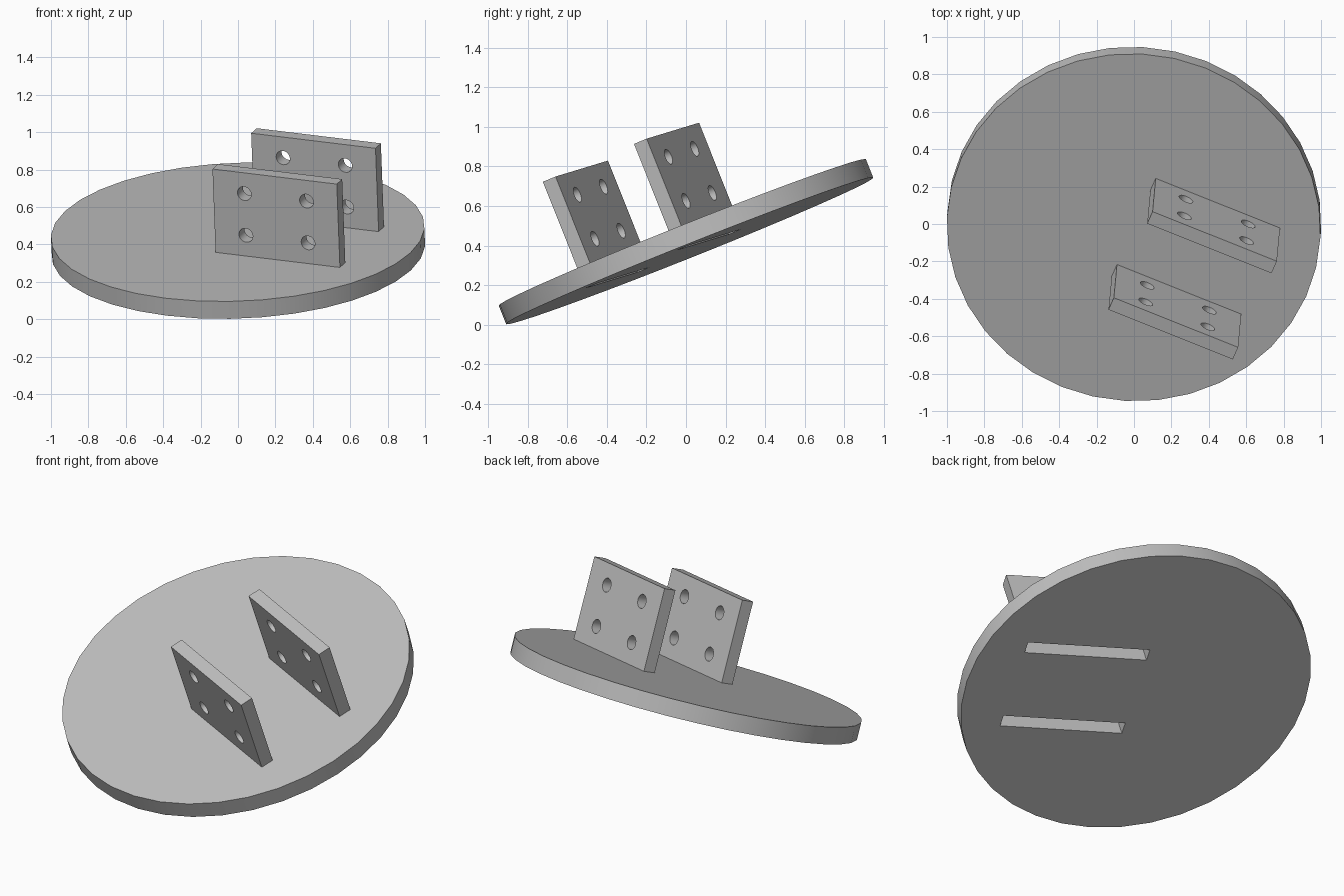
import bpy
from mathutils import Matrix, Vector

cube = bpy.data.objects.get("Cube")
if cube:
    bpy.data.objects.remove(cube, do_unlink=True)

THICK = 0.10                      # disc thickness
LENGTH, DEPTH, HEIGHT = 0.72, 0.075, 0.48   # upright plate size
SPACING = 0.54                    # between the two plates

# Tilted frame: plate length, plate thickness and disc normal
normal = Vector((-0.035, -0.37, 0.928)).normalized()
along = Vector((0.922, -0.367, -0.114))
along = (along - along.dot(normal) * normal).normalized()
across = normal.cross(along)
frame = Matrix((along, across, normal)).transposed().to_4x4()
frame.translation = (0, 0, 0.42)

grey = bpy.data.materials.new("plain grey")
grey.use_nodes = True
colour = (0.52, 0.52, 0.52, 1)
grey.diffuse_color = colour
grey.node_tree.nodes["Principled BSDF"].inputs["Base Color"].default_value = colour


def place(name, local):
    """Name the new object and set it in the tilted frame."""
    ob = bpy.context.object
    ob.name = name
    ob.data.materials.append(grey)
    ob.matrix_world = frame @ local
    return ob


def box(name, size, centre):
    bpy.ops.mesh.primitive_cube_add(size=1)
    ob = place(name, Matrix.Translation(centre))
    ob.data.transform(Matrix.Diagonal((*size, 1)))
    return ob


def cylinder(name, sides, radius, depth, local):
    bpy.ops.mesh.primitive_cylinder_add(vertices=sides, radius=radius, depth=depth)
    return place(name, local)


def cut(target, cutter):
    cutter.hide_render = True
    bpy.context.view_layer.update()
    mod = target.modifiers.new("cut", "BOOLEAN")
    mod.operation = "DIFFERENCE"
    mod.solver = "EXACT"
    mod.object = cutter
    bpy.context.view_layer.objects.active = target
    bpy.ops.object.modifier_apply(modifier=mod.name)
    bpy.data.objects.remove(cutter, do_unlink=True)


def smooth(ob):
    bpy.ops.object.select_all(action="DESELECT")
    ob.select_set(True)
    bpy.context.view_layer.objects.active = ob
    bpy.ops.object.shade_smooth_by_angle(angle=0.6)


disc = cylinder("base_disc", 36, 1, THICK, Matrix.Identity(4))

for label, side in (("front", -1), ("back", 1)):
    y = side * SPACING / 2
    # Slot through the disc under the plate
    cut(disc, box("slot_cutter", (LENGTH, DEPTH, THICK * 2), (LENGTH / 2, y, 0)))

    # Upright plate standing on the disc
    plate = box(label + "_plate", (LENGTH, DEPTH, HEIGHT),
                (LENGTH / 2, y, THICK / 2 + HEIGHT / 2))
    # Four bolt holes
    for x in (LENGTH / 4, LENGTH * 3 / 4):
        for z in (HEIGHT / 4, HEIGHT * 3 / 4):
            local = (Matrix.Translation((x, y, THICK / 2 + z))
                     @ Matrix.Rotation(1.5708, 4, "X"))
            cut(plate, cylinder("hole_cutter", 24, 0.04, DEPTH * 2, local))
    smooth(plate)

smooth(disc)
